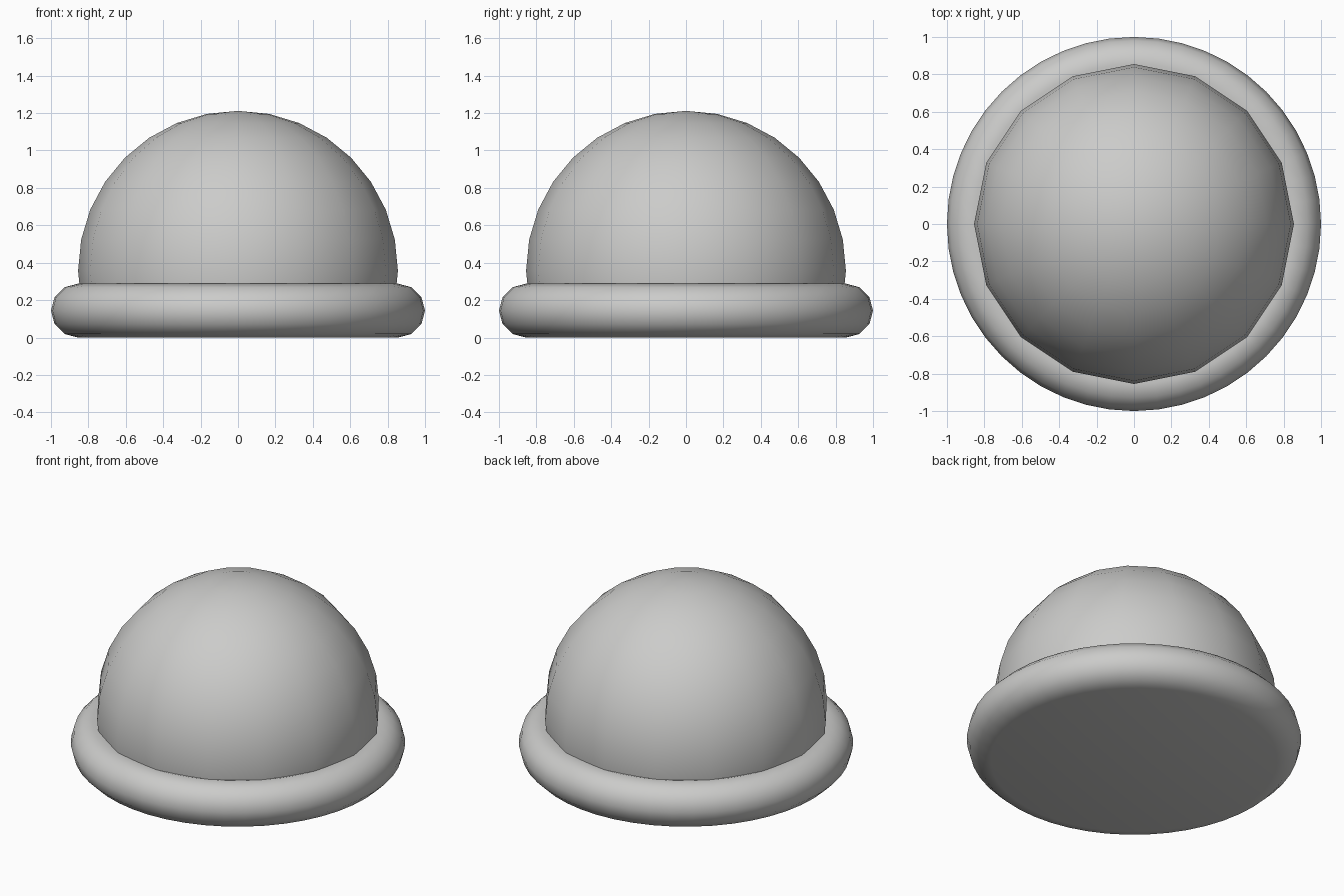
import bpy
import bmesh
from math import cos, sin, radians, tau

cube = bpy.data.objects.get("Cube")
if cube:
    bpy.data.objects.remove(cube, do_unlink=True)

# One plain grey for the whole model
GREY = (0.6, 0.6, 0.59, 1.0)
grey = bpy.data.materials.new("light_grey")
grey.use_nodes = True
grey.diffuse_color = GREY
grey.node_tree.nodes["Principled BSDF"].inputs["Base Color"].default_value = GREY


def arc(centre_r, centre_z, radius, start, step, count):
    """Profile points (radius, height) along a circular arc."""
    angles = [radians(start + step * i) for i in range(count)]
    return [(centre_r + radius * cos(a), centre_z + radius * sin(a)) for a in angles]


def revolve(name, profile, sides):
    """Turn a profile around the z axis into a smooth shaded object."""
    bm = bmesh.new()
    verts = [bm.verts.new((r, 0, z)) for r, z in profile]
    edges = [bm.edges.new(pair) for pair in zip(verts, verts[1:])]
    bmesh.ops.spin(bm, geom=verts + edges, cent=(0, 0, 0), axis=(0, 0, 1),
                   angle=tau, steps=sides, use_merge=False)
    bmesh.ops.remove_doubles(bm, verts=bm.verts, dist=0.0005)
    bmesh.ops.recalc_face_normals(bm, faces=bm.faces)
    for face in bm.faces:
        face.smooth = True
    mesh = bpy.data.meshes.new(name)
    bm.to_mesh(mesh)
    bm.free()
    mesh.materials.append(grey)
    obj = bpy.data.objects.new(name, mesh)
    bpy.context.collection.objects.link(obj)
    return obj


# Rounded brim with a flat, closed underside
RIM, TUBE = 0.856, 0.144
revolve("brim",
        [(0, 0)] + arc(RIM, TUBE, TUBE, -90, 30, 8) + [(0, 0.26)], 48)

# Dome, carried down inside the brim
revolve("dome",
        [(0, 0.03)] + arc(0, 0.357, 0.855, -22.5, 11.25, 11), 16)
